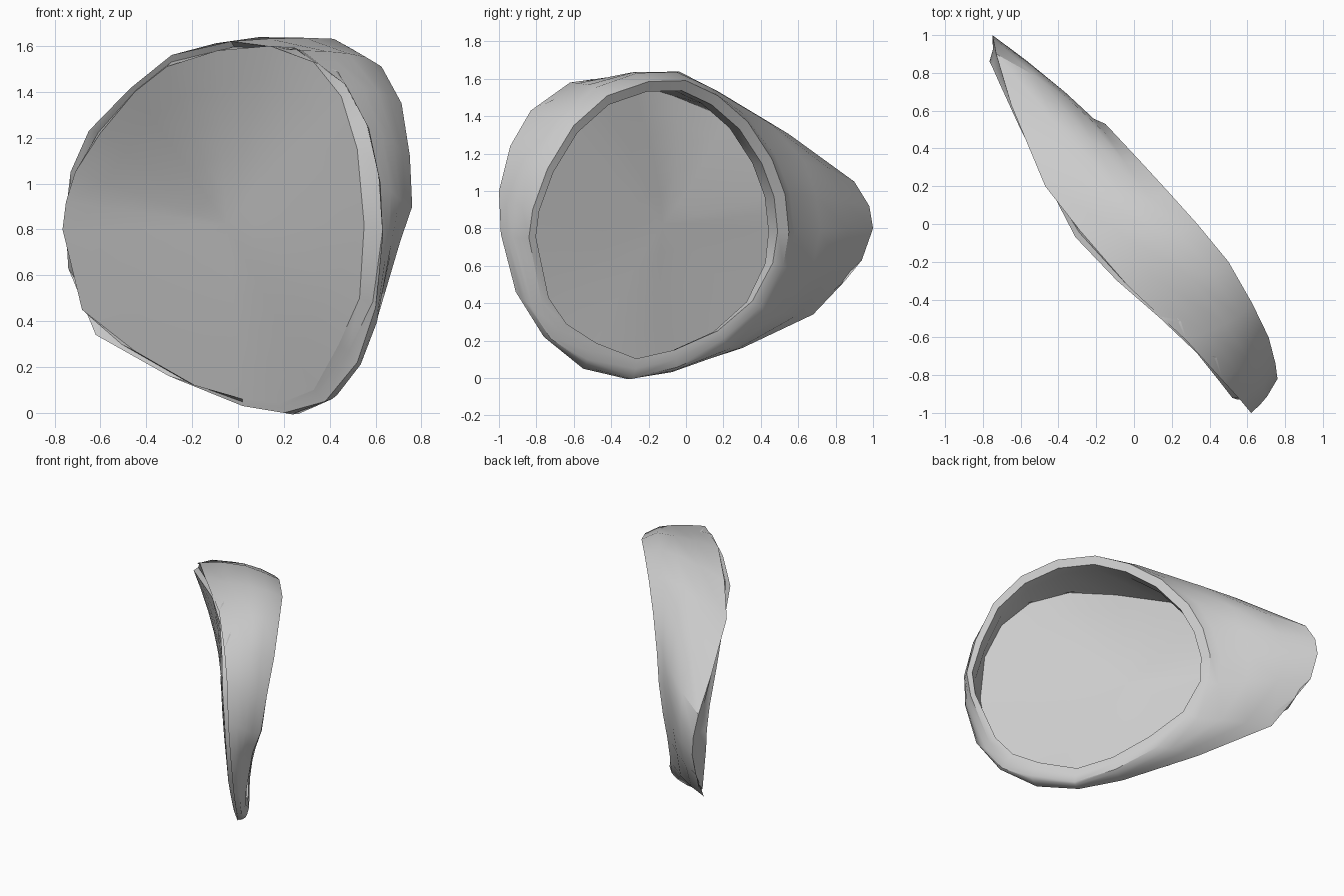
import bpy, bmesh
from mathutils import Vector

if "Cube" in bpy.data.objects:
    bpy.data.objects.remove(bpy.data.objects["Cube"])


def curve(points, t):
    """Piecewise linear lookup, extended past both ends."""
    for (a, va), (b, vb) in zip(points, points[1:]):
        if t <= b or b == points[-1][0]:
            return va + (vb - va) * (t - a) / (b - a)


def clamp(t):
    return max(0.0, min(1.0, t))


grey = bpy.data.materials.new("plain grey")
grey.diffuse_color = (0.6, 0.6, 0.6, 1)
grey.use_nodes = True
grey.node_tree.nodes["Principled BSDF"].inputs["Base Color"].default_value = grey.diffuse_color
NORMAL = Vector((0.82, 0.57, 0))
MIDDLE = Vector((-0.05, -0.125, 0.82))

# Bowed back rim in plan (y -> x)
RIM = [(-1.0, 0.71), (-0.8, 0.765), (-0.55, 0.70), (-0.2, 0.50),
       (0.0, 0.335), (0.25, 0.11), (0.55, -0.17), (0.64, -0.26)]

# Front edge of the shell (x, y, z), from the long tip over the top
front_edge = [Vector(p) for p in (
    (-.75, 1, .8), (-.745, .98, .92), (-.73, .9, 1.05), (-.65, .63, 1.23),
    (-.47, .2, 1.415), (-.29, -.03, 1.56), (-.03, -.33, 1.62), (.28, -.62, 1.58),
    (.47, -.83, 1.43), (.57, -.94, 1.24), (.62, -1, 1), (.63, -.99, .77),
    (.6, -.91, .46), (.52, -.76, .22), (.38, -.55, .05), (.2, -.33, 0),
    (.02, -.1, .03), (-.3, .3, .16), (-.62, .68, .34), (-.74, .94, .63))]

# Pane edge (x, y, z)
pane_edge = [Vector(p) for p in (
    (-.765, .86, .8), (-.75, .83, .92), (-.71, .74, 1.05), (-.6, .5, 1.22),
    (-.45, .2, 1.4), (-.31, -.07, 1.51), (-.09, -.3, 1.58), (.14, -.5, 1.6),
    (.33, -.68, 1.53), (.45, -.83, 1.38), (.52, -.92, 1.15), (.55, -.93, .82),
    (.53, -.87, .5), (.44, -.71, .3), (.33, -.52, .1), (.18, -.3, .04),
    (.02, -.12, .06), (-.19, .13, .12), (-.45, .48, .27), (-.68, .78, .45))]

# Back opening outline (y, z)
opening = [(.55, .78), (.53, .98), (.46, 1.17), (.33, 1.37), (.17, 1.51),
           (0, 1.59), (-.2, 1.585), (-.42, 1.51), (-.6, 1.35), (-.74, 1.12),
           (-.82, .9), (-.84, .75), (-.77, .4), (-.67, .25), (-.5, .14),
           (-.27, .05), (-.05, .1), (.2, .21), (.4, .38), (.52, .6)]


def rim_loop(scale, depth, top_depth=0.0):
    """Opening outline scaled about its centre, pushed in; thin at the foot."""
    loop = []
    for y, z in opening:
        taper = 0.2 if y > 0 else 0.26
        x = curve(RIM, y) - taper * clamp((0.9 - z) / 0.85)
        d = depth * (0.3 + 0.7 * clamp(z / 0.8))
        d += top_depth * clamp((z - 0.9) / 0.7) * clamp((0.55 - y) / 0.3)
        p = Vector((x, -0.15 + (y + 0.15) * scale, 0.82 + (z - 0.82) * scale))
        p.x += curve(RIM, p.y) - curve(RIM, y)
        loop.append(p - NORMAL * d)
    return loop


def pane_loop(scale):
    """Scaled pane edge whose bend fades to a flat middle."""
    loop = []
    for e in pane_edge:
        x = MIDDLE.x + (e.x - MIDDLE.x) * scale
        z = MIDDLE.z + (e.z - MIDDLE.z) * scale
        flat = -0.195 - 1.385 * x
        bend = e.y - (-0.195 - 1.385 * e.x)
        loop.append(Vector((x, flat + bend * scale ** 1.5, z)))
    return loop


def loft(name, loops, cap=False):
    """Bridge closed loops of equal length into one smooth surface."""
    bm = bmesh.new()
    rings = [[bm.verts.new(p) for p in loop] for loop in loops]
    for a, b in zip(rings, rings[1:]):
        for i in range(len(a)):
            j = (i + 1) % len(a)
            bm.faces.new((a[i], a[j], b[j], b[i]))
    if cap:
        last = rings[-1]
        mid = bm.verts.new(MIDDLE)
        for i in range(len(last)):
            bm.faces.new((last[i], last[(i + 1) % len(last)], mid))
    bmesh.ops.recalc_face_normals(bm, faces=bm.faces)
    mesh = bpy.data.meshes.new(name)
    bm.to_mesh(mesh)
    bm.free()
    mesh.materials.append(grey)
    obj = bpy.data.objects.new(name, mesh)
    bpy.context.collection.objects.link(obj)
    bpy.ops.object.select_all(action='DESELECT')
    obj.select_set(True)
    bpy.context.view_layer.objects.active = obj
    bpy.ops.object.shade_smooth_by_angle(angle=0.6)
    return obj


shoulder = rim_loop(1.06, 0.025, 0.08)


def band(t):
    """Outer band between front edge and back shoulder, slightly bulged."""
    loop = []
    for a, b in zip(front_edge, shoulder):
        p = a.lerp(b, t)
        out = Vector((0, p.y + 0.1, p.z - 0.82)).normalized()
        bulge = 0.025 if a.x < -0.2 and a.z > 1 else 0.008
        loop.append(p + out * bulge + NORMAL * 0.01)
    return loop


# Groove that separates the pane edge from the shell
groove = []
for a, d in zip(front_edge, pane_edge):
    push = 0.015 if a.x < -0.2 else 0.06 * clamp((a.z - 0.1) / 0.6)
    groove.append(a.lerp(d, 0.6) + NORMAL * push)

# Shell: groove, outer band, back rim and inner wall
loft("shell", [pane_edge, groove, front_edge, band(0.35), band(0.7), shoulder,
               rim_loop(1, 0), rim_loop(0.93, 0.02), rim_loop(0.94, 0.12),
               pane_edge])

# Pane: gently bent sheet closing the front
loft("pane", [pane_loop(s) for s in (1, 0.8, 0.6, 0.4, 0.2)], cap=True)
